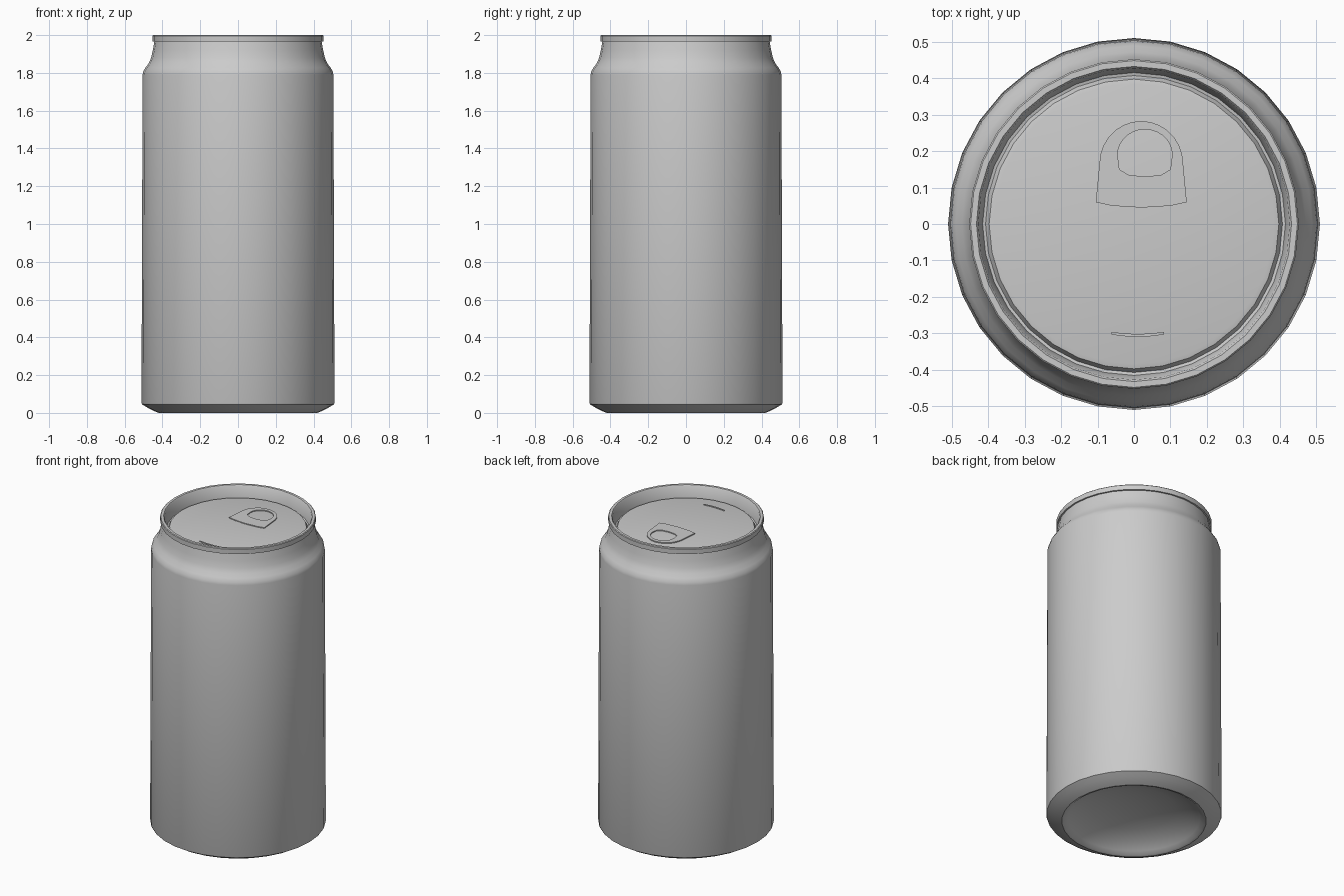
import bpy, bmesh, math

if "Cube" in bpy.data.objects:
    bpy.data.objects.remove(bpy.data.objects["Cube"])

SEG = 32


def finish(name, bm, angle=35):
    bmesh.ops.recalc_face_normals(bm, faces=bm.faces[:])
    me = bpy.data.meshes.new(name)
    bm.to_mesh(me)
    bm.free()
    ob = bpy.data.objects.new(name, me)
    bpy.context.collection.objects.link(ob)
    bpy.ops.object.select_all(action='DESELECT')
    ob.select_set(True)
    bpy.context.view_layer.objects.active = ob
    bpy.ops.object.shade_smooth_by_angle(angle=math.radians(angle))
    return ob


def lathe(name, profile):
    """Spin (radius, height) points around z; radius 0 closes to a pole."""
    bm = bmesh.new()
    rings = []
    for r, z in profile:
        n = 1 if r == 0 else SEG
        rings.append([bm.verts.new((r * math.cos(math.tau * i / SEG),
                                    r * math.sin(math.tau * i / SEG), z)) for i in range(n)])
    for a, b in zip(rings, rings[1:]):
        for i in range(SEG):
            j = (i + 1) % SEG
            if len(a) == 1:
                bm.faces.new((a[0], b[i], b[j]))
            elif len(b) == 1:
                bm.faces.new((a[i], a[j], b[0]))
            else:
                bm.faces.new((a[i], a[j], b[j], b[i]))
    return finish(name, bm)


def band(name, outer, inner, z0, z1, closed=True):
    """Flat plate between two matching outlines, with thickness."""
    bm = bmesh.new()
    o0, i0, o1, i1 = [[bm.verts.new((x, y, z)) for x, y in pts]
                      for z in (z0, z1) for pts in (outer, inner)]
    n = len(outer)
    for k in range(n if closed else n - 1):
        m = (k + 1) % n
        for a, b in ((o0, o1), (o1, i1), (i1, i0), (i0, o0)):
            bm.faces.new((a[k], a[m], b[m], b[k]))
    if not closed:
        for k in (0, n - 1):
            bm.faces.new((o0[k], o1[k], i1[k], i0[k]))
    return finish(name, bm, 30)


def arc(cx, cy, rx, ry, a0, a1, n):
    return [(cx + rx * math.cos(math.radians(a0 + (a1 - a0) * k / (n - 1))),
             cy + ry * math.sin(math.radians(a0 + (a1 - a0) * k / (n - 1)))) for k in range(n)]


# Domed underside, chamfered foot, wall and shoulder
lathe("can_body", [
    (0, 0.11), (0.12, 0.104), (0.24, 0.083), (0.33, 0.053), (0.385, 0.02),
    (0.405, 0.004), (0.42, 0.0), (0.44, 0.008), (0.475, 0.025), (0.508, 0.045),
    (0.511, 0.052), (0.505, 1.79), (0.502, 1.807), (0.49, 1.828), (0.473, 1.85),
    (0.46, 1.88), (0.451, 1.92), (0.443, 1.965)])

# Rolled rim, countersink groove and lid panel
lathe("rim_and_lid", [
    (0.435, 1.965), (0.452, 1.966), (0.453, 1.996), (0.449, 2.0), (0.433, 2.0),
    (0.428, 1.994), (0.416, 1.915), (0.408, 1.913), (0.398, 1.932),
    (0.385, 1.935), (0, 1.937)])

# Pull tab with a finger hole
outer = arc(0.02, 0.165, 0.115, 0.118, 0, 180, 15) + [
    (-0.105, 0.06), (-0.06, 0.05), (0.02, 0.045), (0.1, 0.05), (0.145, 0.06)]
inner = arc(0.03, 0.19, 0.075, 0.07, 0, 180, 15) + [
    (-0.04, 0.15), (-0.015, 0.135), (0.03, 0.13), (0.075, 0.135), (0.1, 0.15)]
band("pull_tab", outer, inner, 1.932, 1.942)

# Score line at the front of the lid
band("score_line", arc(0.01, -0.24, 0.17, 0.07, 245, 295, 9),
     arc(0.01, -0.24, 0.17, 0.062, 245, 295, 9), 1.932, 1.94, closed=False)
